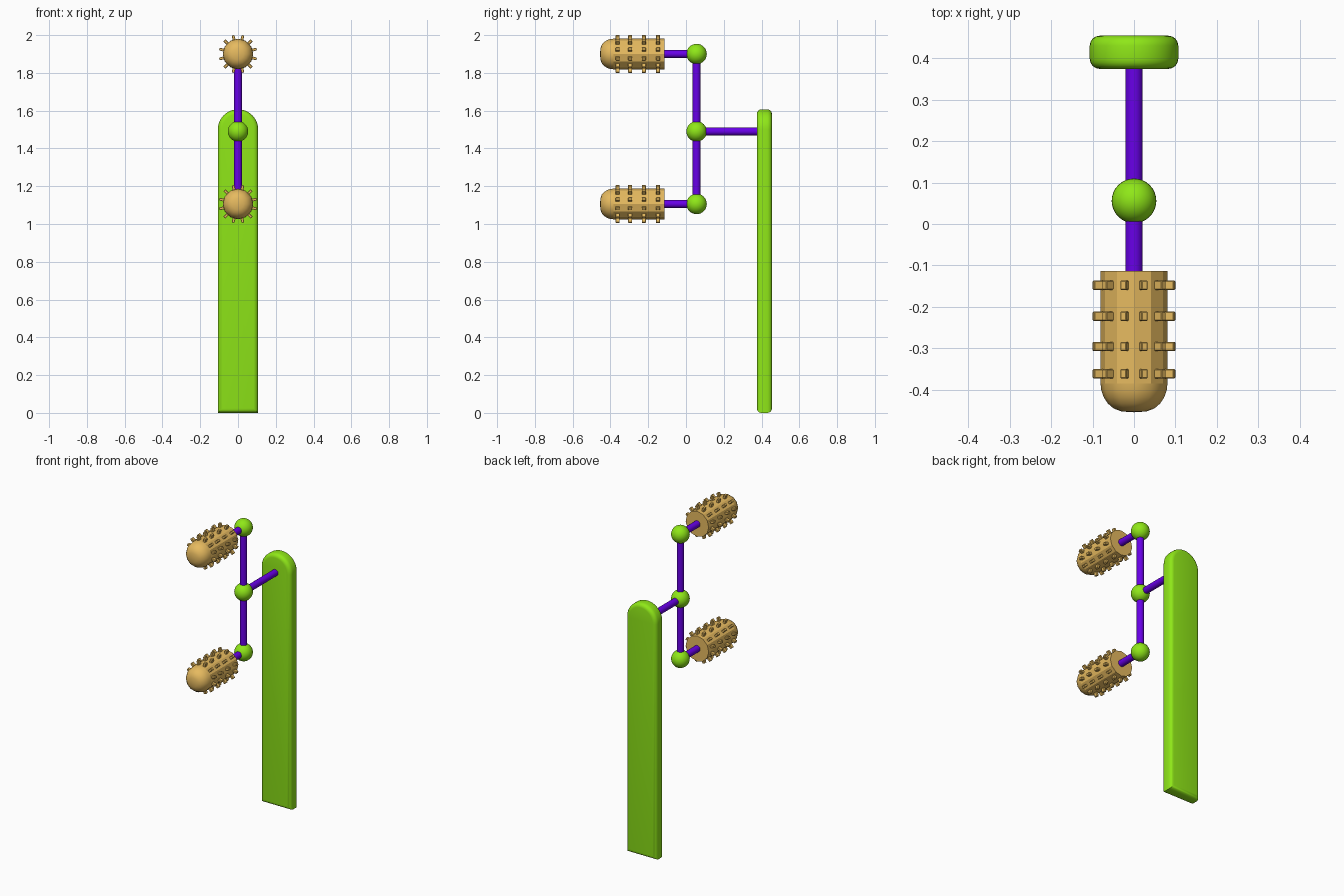
import bpy, bmesh, math
from mathutils import Matrix, Vector

if "Cube" in bpy.data.objects:
    bpy.data.objects.remove(bpy.data.objects["Cube"])


def material(name, rgb):
    m = bpy.data.materials.new(name)
    m.diffuse_color = (*rgb, 1)
    m.use_nodes = True
    m.node_tree.nodes["Principled BSDF"].inputs["Base Color"].default_value = m.diffuse_color
    return m


GREEN = material("lime green", (0.275, 0.80, 0.009))
PURPLE = material("violet", (0.15, 0.0, 0.87))
TAN = material("tan", (0.79, 0.49, 0.115))


def finish(bm, name, mat, angle=None):
    bmesh.ops.recalc_face_normals(bm, faces=bm.faces)
    me = bpy.data.meshes.new(name)
    bm.to_mesh(me)
    bm.free()
    me.materials.append(mat)
    ob = bpy.data.objects.new(name, me)
    bpy.context.collection.objects.link(ob)
    if angle:
        bpy.context.view_layer.objects.active = ob
        ob.select_set(True)
        bpy.ops.object.shade_smooth_by_angle(angle=math.radians(angle))
        ob.select_set(False)
    return ob


def rod(name, a, b, r=0.021):
    a, b = Vector(a), Vector(b)
    d = b - a
    bm = bmesh.new()
    rot = d.to_track_quat('Z', 'Y').to_matrix().to_4x4()
    bmesh.ops.create_cone(bm, cap_ends=True, segments=16, radius1=r, radius2=r,
                          depth=d.length, matrix=Matrix.Translation((a + b) / 2) @ rot)
    finish(bm, name, PURPLE, 40)


def ball(name, z):
    bm = bmesh.new()
    bmesh.ops.create_uvsphere(bm, u_segments=32, v_segments=16, radius=0.054,
                              matrix=Matrix.Translation((0, BALL_Y, z)))
    finish(bm, name, GREEN, 40)


def roller(name, z):
    # twelve-sided body with a rounded front end
    n = 12
    profile = [(0.081, -0.113), (0.081, -0.385), (0.079, -0.402), (0.073, -0.419),
               (0.063, -0.434), (0.049, -0.446), (0.03, -0.453)]
    bm = bmesh.new()
    rings = [[bm.verts.new((r * math.cos(2 * math.pi * k / n), y,
                            z + r * math.sin(2 * math.pi * k / n)))
              for k in range(n)] for r, y in profile]
    for i in range(len(rings) - 1):
        for k in range(n):
            j = (k + 1) % n
            f = bm.faces.new((rings[i][k], rings[i][j], rings[i + 1][j], rings[i + 1][k]))
            f.smooth = i > 0
    bm.faces.new(rings[0])
    tip = bm.verts.new((0, -0.455, z))
    for k in range(n):
        bm.faces.new((rings[-1][k], rings[-1][(k + 1) % n], tip)).smooth = True
    finish(bm, name, TAN)

    # studs: four rows, one stud per facet
    bm = bmesh.new()
    for y in (-0.148, -0.223, -0.296, -0.362):
        for k in range(n):
            m = (Matrix.Translation((0, y, z))
                 @ Matrix.Rotation(2 * math.pi * (k + 0.5) / n, 4, 'Y')
                 @ Matrix.Translation((0.087, 0, 0))
                 @ Matrix.Diagonal((0.03, 0.022, 0.015, 1)))
            bmesh.ops.create_cube(bm, size=1, matrix=m)
    bmesh.ops.bevel(bm, geom=bm.edges[:], offset=0.002, segments=1, affect='EDGES')
    finish(bm, name + "_studs", TAN)


BALL_Y = 0.056
TOP_Z, MID_Z, LOW_Z = 1.9, 1.49, 1.106

# upright board with a rounded top
W, CZ = 0.107, 1.5
outline = [(-W, 0.0), (W, 0.0)]
outline += [(W * math.cos(math.pi * k / 20), CZ + W * math.sin(math.pi * k / 20))
            for k in range(21)]
bm = bmesh.new()
face = bm.faces.new([bm.verts.new((x, 0.375, z)) for x, z in outline])
new = bmesh.ops.extrude_face_region(bm, geom=[face])["geom"]
bmesh.ops.translate(bm, vec=(0, 0.08, 0),
                    verts=[g for g in new if isinstance(g, bmesh.types.BMVert)])
rim = [e for e in bm.edges if abs(e.verts[0].co.y - e.verts[1].co.y) < 1e-5]
bmesh.ops.bevel(bm, geom=rim, offset=0.024, segments=4, profile=0.5, affect='EDGES')
finish(bm, "back_board", GREEN, 35)

# connecting rods and ball joints
rod("mount_rod", (0, BALL_Y, MID_Z), (0, 0.39, MID_Z))
rod("vertical_rod", (0, BALL_Y, LOW_Z), (0, BALL_Y, TOP_Z))
ball("middle_joint", MID_Z)
for label, z in (("upper", TOP_Z), ("lower", LOW_Z)):
    ball(label + "_joint", z)
    rod(label + "_arm", (0, BALL_Y, z), (0, -0.13, z))
    roller(label + "_roller", z)
